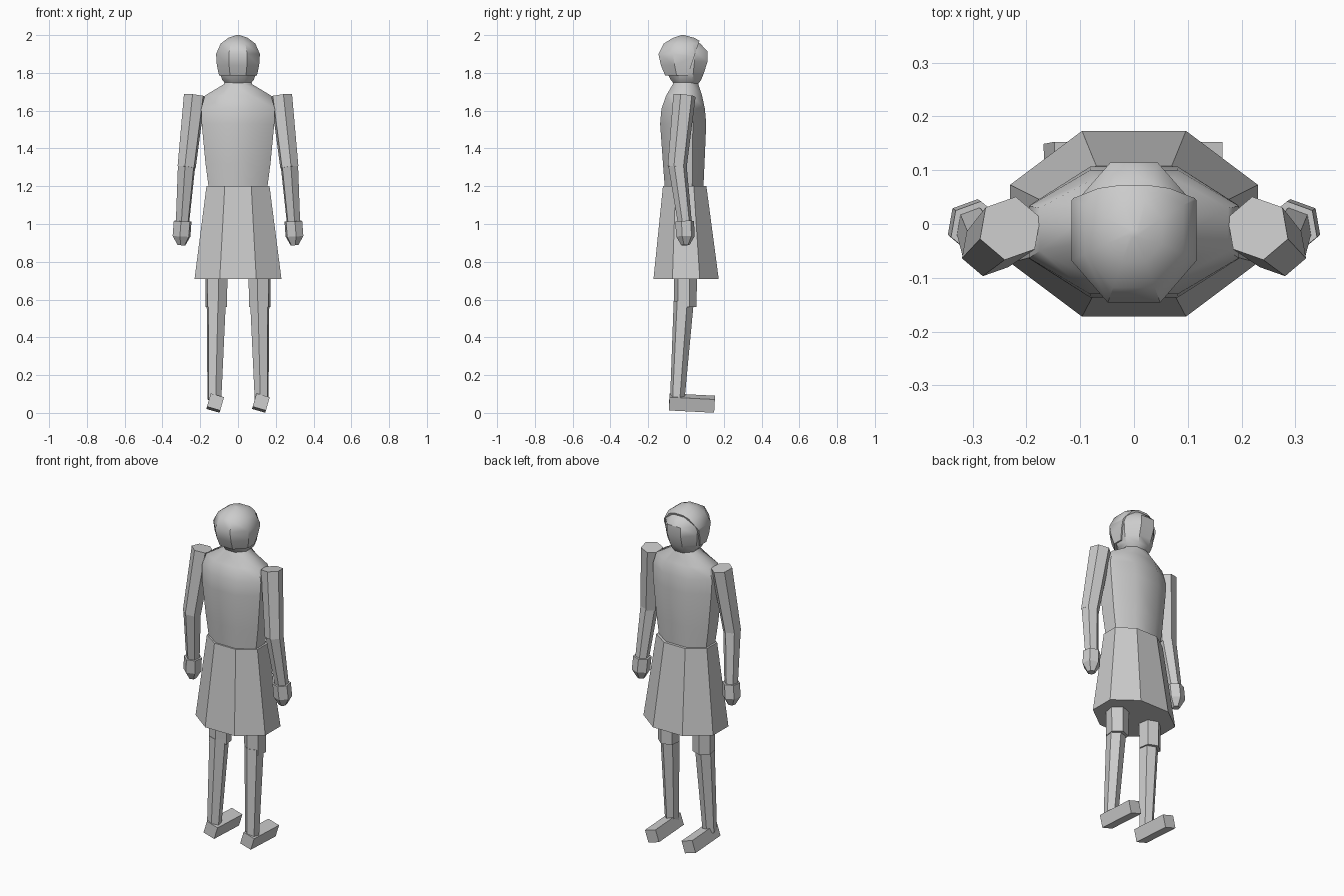
import bpy, bmesh
from math import radians, cos, sin
from mathutils import Vector

if "Cube" in bpy.data.objects:
    bpy.data.objects.remove(bpy.data.objects["Cube"])


def finish(name, bm, smooth=None):
    bmesh.ops.recalc_face_normals(bm, faces=bm.faces)
    me = bpy.data.meshes.new(name)
    bm.to_mesh(me)
    bm.free()
    ob = bpy.data.objects.new(name, me)
    bpy.context.collection.objects.link(ob)
    if smooth:
        bpy.ops.object.select_all(action='DESELECT')
        ob.select_set(True)
        bpy.context.view_layer.objects.active = ob
        bpy.ops.object.shade_smooth_by_angle(angle=radians(smooth))
    return ob


def loft(rings):
    """Skin a list of equal-sided rings and cap both ends."""
    bm = bmesh.new()
    loops = [[bm.verts.new(p) for p in r] for r in rings]
    n = len(loops[0])
    for a, b in zip(loops, loops[1:]):
        for i in range(n):
            j = (i + 1) % n
            bm.faces.new((a[i], a[j], b[j], b[i]))
    bm.faces.new(loops[0][::-1])
    bm.faces.new(loops[-1])
    return bm


def octagon(z, hx, y0, y1):
    """Eight-sided section of half width hx, spanning y0 to y1."""
    c, hy, k = (y0 + y1) / 2, (y1 - y0) / 2, 0.42
    unit = [(k, 1), (1, k), (1, -k), (k, -1), (-k, -1), (-1, -k), (-1, k), (-k, 1)]
    return [(x * hx, c + y * hy, z) for x, y in unit]


def limb(name, points, radii, side, phase=40):
    """Six-sided tapered limb through the points, mirrored by side."""
    pts = [Vector(p) for p in points]
    d = (pts[0] - pts[-1]).normalized()
    u = Vector((1, 0, 0))
    u = (u - d * u.dot(d)).normalized()
    v = d.cross(u)
    rings = []
    for c, r in zip(pts, radii):
        ring = []
        for i in range(6):
            a = radians(phase + 60 * i)
            p = c + (u * cos(a) + v * sin(a)) * r
            ring.append((p.x * side, p.y, p.z))
        rings.append(ring)
    return finish(name, loft(rings))


# Skirt
finish("skirt", loft([octagon(0.71, 0.23, -0.172, 0.173),
                      octagon(1.20, 0.167, -0.122, 0.108)]))

# Torso and shoulders
torso = [(1.19, 0.155, -0.112, 0.092), (1.32, 0.172, -0.122, 0.098),
         (1.53, 0.192, -0.137, 0.107), (1.61, 0.195, -0.13, 0.1),
         (1.68, 0.175, -0.105, 0.085), (1.74, 0.075, -0.07, 0.065),
         (1.78, 0.06, -0.06, 0.055)]
finish("torso", loft([octagon(*r) for r in torso]), 50)

# Head with face on the +y side
head = [(1.738, 0.062, -0.06, 0.062), (1.762, 0.083, -0.08, 0.08),
        (1.80, 0.097, -0.1, 0.095), (1.86, 0.105, -0.125, 0.114),
        (1.915, 0.105, -0.125, 0.114), (1.955, 0.082, -0.1, 0.075),
        (1.985, 0.04, -0.05, 0.02)]
finish("head", loft([octagon(*r) for r in head]), 40)

# Hair shell, cut back at the hairline
hair = [(1.785, 0.1, -0.11, 0.1), (1.84, 0.112, -0.133, 0.118),
        (1.90, 0.116, -0.146, 0.122), (1.955, 0.092, -0.118, 0.098),
        (1.985, 0.052, -0.07, 0.045), (2.0, 0.008, -0.025, -0.01)]
bm = loft([octagon(*r) for r in hair])
cut = bmesh.ops.bisect_plane(bm, geom=bm.verts[:] + bm.edges[:] + bm.faces[:],
                             plane_co=(0, 0.065, 1.95), plane_no=(0, 0.95, -0.32),
                             clear_outer=True)
edges = [e for e in cut["geom_cut"] if isinstance(e, bmesh.types.BMEdge)]
bmesh.ops.holes_fill(bm, edges=edges, sides=0)
finish("hair", bm, 40)

for label, s in (("right", 1), ("left", -1)):
    # Arms
    limb(label + "_upper_arm", [(0.23, -0.008, 1.68), (0.272, -0.047, 1.30)],
         (0.06, 0.051), s)
    limb(label + "_forearm", [(0.272, -0.045, 1.31), (0.295, -0.004, 0.99)],
         (0.049, 0.037), s)
    limb(label + "_hand", [(0.293, -0.007, 1.015), (0.299, -0.003, 0.935),
                           (0.299, -0.003, 0.888)], (0.05, 0.05, 0.022), s)
    # Legs
    limb(label + "_thigh", [(0.113, -0.004, 0.95), (0.115, -0.003, 0.56)],
         (0.065, 0.06), s, 20)
    limb(label + "_shin", [(0.115, -0.012, 0.59), (0.125, -0.046, 0.07)],
         (0.054, 0.039), s, 20)
    # Feet, both rolled the same way
    bpy.ops.mesh.primitive_cube_add(size=1, location=(0.121 * s, 0.031, 0.052),
                                    rotation=(radians(-3), radians(16), 0))
    foot = bpy.context.object
    foot.name = label + "_foot"
    foot.scale = (0.073, 0.24, 0.073)
